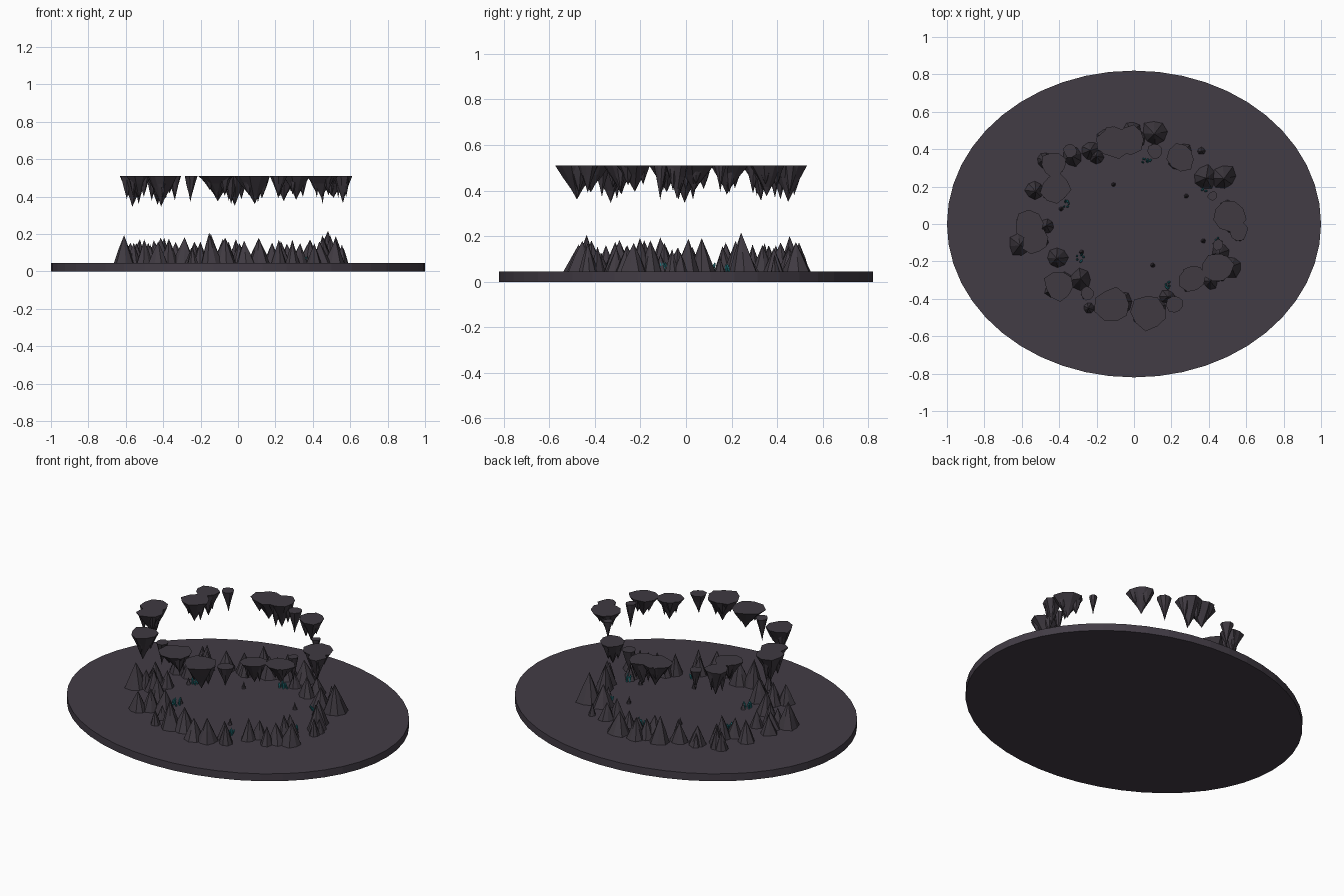
import bpy, bmesh, math, random
from mathutils import Vector

cube = bpy.data.objects.get("Cube")
if cube:
    bpy.data.objects.remove(cube, do_unlink=True)

rng = random.Random(11)
FLOOR = 0.045
CEILING = 0.51


def material(name, rgb):
    mat = bpy.data.materials.new(name)
    mat.use_nodes = True
    mat.diffuse_color = (*rgb, 1)
    bsdf = mat.node_tree.nodes["Principled BSDF"]
    bsdf.inputs["Base Color"].default_value = (*rgb, 1)
    bsdf.inputs["Roughness"].default_value = 0.9
    return mat


ground_rock = material("ground rock", (0.055, 0.045, 0.06))
spike_rock = material("spike rock", (0.05, 0.042, 0.053))
teal_crystal = material("teal crystal", (0.02, 0.2, 0.23))


def make_object(name, bm, mat):
    bmesh.ops.recalc_face_normals(bm, faces=bm.faces)
    mesh = bpy.data.meshes.new(name)
    bm.to_mesh(mesh)
    bm.free()
    mesh.materials.append(mat)
    obj = bpy.data.objects.new(name, mesh)
    bpy.context.collection.objects.link(obj)
    return obj


def add_spike(bm, base, radius, height, profile, sides=9, rough=0.12, lean=0.15):
    """Faceted spike from base to a leaning tip; a negative height hangs down."""
    base = Vector(base)
    drift = Vector((rng.uniform(-1, 1), rng.uniform(-1, 1), 0)) * radius * lean
    turn = rng.uniform(0, math.tau)
    wobble = [1 + rng.uniform(-rough, rough) for _ in range(sides)]
    rings = []
    for level, width in profile:
        centre = base + drift * level + Vector((0, 0, height * level))
        ring = []
        for i, w in enumerate(wobble):
            a = turn + math.tau * i / sides
            w *= 1 + rng.uniform(-rough, rough) * 0.6
            offset = Vector((math.cos(a), math.sin(a), 0)) * radius * width * w
            ring.append(bm.verts.new(centre + offset))
        rings.append(ring)
    tip = bm.verts.new(base + drift + Vector((0, 0, height)))
    bm.faces.new(rings[0])
    for i in range(sides):
        j = (i + 1) % sides
        for low, high in zip(rings, rings[1:]):
            bm.faces.new((low[i], low[j], high[j], high[i]))
        bm.faces.new((rings[-1][i], rings[-1][j], tip))


FLARED = [(0, 1), (0.35, 0.62), (0.7, 0.25)]
STEEP = [(0, 1), (0.5, 0.52)]
SHARD = [(0, 0.8), (0.7, 1)]

# Oval ground slab
bm = bmesh.new()
bmesh.ops.create_cone(bm, cap_ends=True, segments=48, radius1=1, radius2=1, depth=FLOOR)
for v in bm.verts:
    v.co.y *= 0.82
    v.co.z += FLOOR / 2
make_object("ground_slab", bm, ground_rock)

# Hanging spikes: x, y, radius in hundredths
hanging = [
    (-11, 44, 9), (-2, 45, 8), (25, 36, 7.5), (11, 39, 4), (51, 4, 8.5),
    (56, -4, 5), (42, 15, 2.5), (45, -23, 8), (31, -29, 7), (22, -43, 4.5),
    (8, -47, 9.5), (-11, -43, 9.5), (-25, -37, 3.7), (-40, -33, 8),
    (-56, -1, 8), (-53, -9, 7), (-42, 19, 7.5), (-43, 32, 6.5),
    (-34, 39, 3.5), (45, -11, 3),
]
for n, (x, y, r) in enumerate(hanging, 1):
    x, y, r = x / 100, y / 100, r / 100
    bm = bmesh.new()
    length = rng.uniform(0.11, 0.165)
    add_spike(bm, (x, y, CEILING), r, -length, FLARED)
    if r > 0.045:
        start = rng.uniform(0, math.tau)
        for k in range(3):
            a = start + math.tau * k / 3
            side = (x + math.cos(a) * r * 0.48, y + math.sin(a) * r * 0.48, CEILING - 0.001)
            add_spike(bm, side, r * 0.45, -length * rng.uniform(0.55, 0.95), STEEP, 7)
    make_object(f"stalactite_{n}", bm, spike_rock)

# Standing spikes in the open: x, y, radius in hundredths
standing = [
    (11, 49, 6.5), (-1, 50, 5), (-23, 39, 5), (-20, 36, 4), (-53, 18, 5),
    (-48, 34, 4), (-61, -11, 6), (-41, -18, 5.5), (-29, -30, 6), (-24, -45, 3),
    (18, -39, 4), (38, 25, 6.5), (48, 25, 6.5), (36, 39, 2), (52, -23, 6),
    (46, -15, 5), (41, -31, 4), (-47, -1, 4), (-33, 36, 5),
]
places = [(x / 100, y / 100, r / 100) for x, y, r in standing]
# Spikes standing beneath the hanging ones
for x, y, r in hanging:
    x, y, r = x / 100, y / 100, r / 100
    if r < 0.05:
        places.append((x, y, r * 0.9))
        continue
    start = rng.uniform(0, math.tau)
    for k in range(2):
        a = start + math.pi * k
        places.append((x + math.cos(a) * r * 0.42, y + math.sin(a) * r * 0.42, r * 0.62))
for n, (x, y, r) in enumerate(places, 1):
    bm = bmesh.new()
    height = min(0.175, r * rng.uniform(1.5, 2.4) + 0.03)
    add_spike(bm, (x, y, FLOOR - 0.002), r, height, STEEP, 8)
    make_object(f"stalagmite_{n}", bm, spike_rock)

# Tiny spikes on the inner floor
small = [(-11, 21), (28, 15), (-39, 8), (-28, -15), (10, -22), (37, -9)]
for n, (x, y) in enumerate(small, 1):
    bm = bmesh.new()
    add_spike(bm, (x / 100, y / 100, FLOOR - 0.002), 0.013, 0.045, STEEP, 7)
    make_object(f"small_stalagmite_{n}", bm, spike_rock)

# Crystal clumps along the inner edge
clumps = [(7, 34), (39, 20), (-36, 11), (-29, -18), (18, -33), (45, -9)]
for n, (x, y) in enumerate(clumps, 1):
    bm = bmesh.new()
    for k in range(5):
        a = math.tau * k / 5 + rng.uniform(-0.4, 0.4)
        reach = rng.uniform(0.008, 0.024)
        spot = (x / 100 + math.cos(a) * reach, y / 100 + math.sin(a) * reach, FLOOR - 0.002)
        add_spike(bm, spot, 0.006, rng.uniform(0.025, 0.05), SHARD, 6, 0.03, 2)
    make_object(f"crystal_clump_{n}", bm, teal_crystal)
